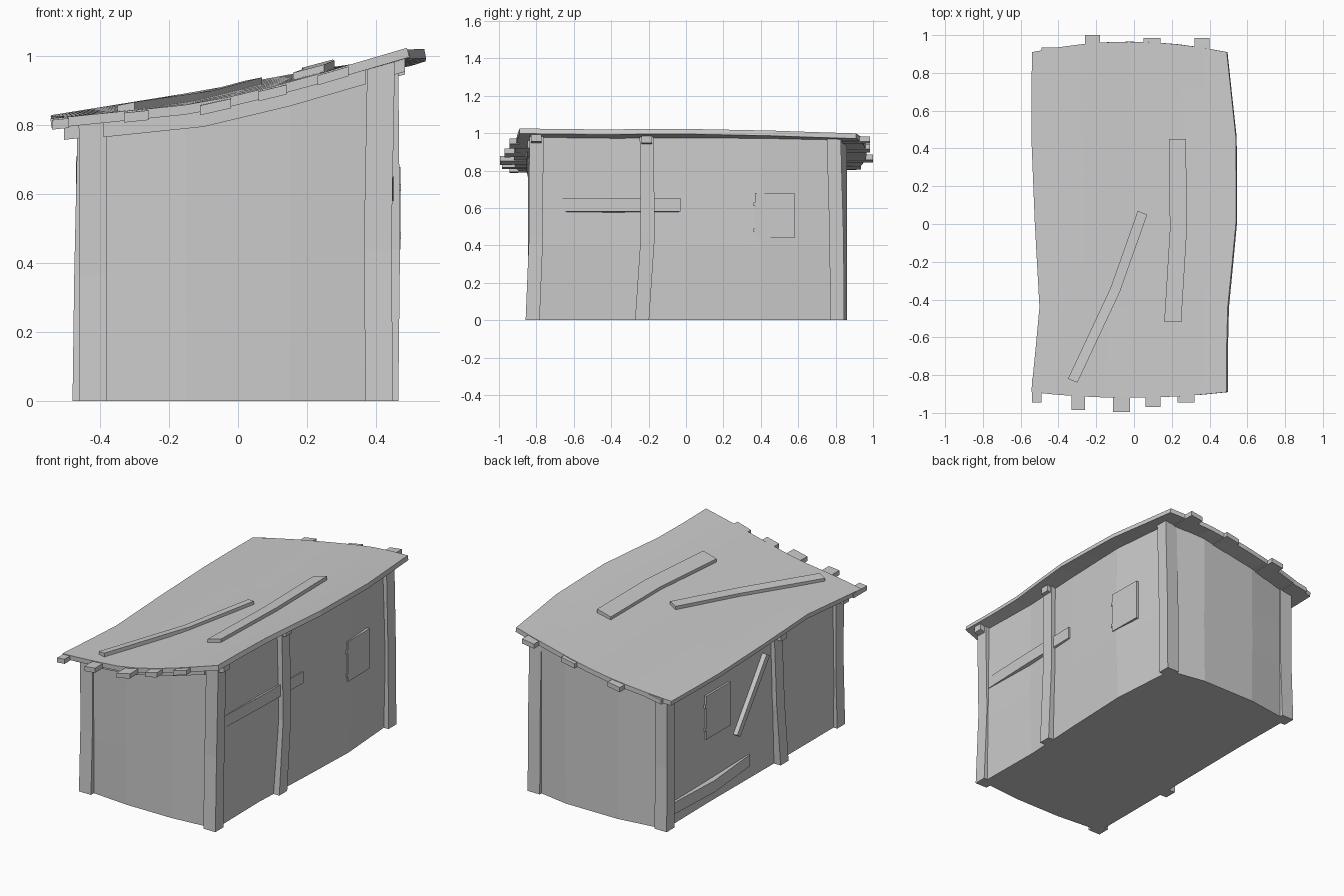
import bpy, bmesh
from mathutils import Vector

cube = bpy.data.objects.get("Cube")
if cube:
    bpy.data.objects.remove(cube)

wood = bpy.data.materials.new("grey wood")
wood.use_nodes = True
GREY = (0.6, 0.6, 0.6, 1)
wood.diffuse_color = GREY
wood.node_tree.nodes["Principled BSDF"].inputs["Base Color"].default_value = GREY


def finish(name, bm):
    bmesh.ops.recalc_face_normals(bm, faces=bm.faces)
    mesh = bpy.data.meshes.new(name)
    bm.to_mesh(mesh)
    bm.free()
    mesh.materials.append(wood)
    ob = bpy.data.objects.new(name, mesh)
    bpy.context.collection.objects.link(ob)
    return ob


def loft(name, rings):
    """Closed skin through a list of equal rings, capped at both ends."""
    bm = bmesh.new()
    loops = [[bm.verts.new(p) for p in ring] for ring in rings]
    n = len(loops[0])
    for a, b in zip(loops, loops[1:]):
        for i in range(n):
            j = (i + 1) % n
            bm.faces.new((a[i], a[j], b[j], b[i]))
    bm.faces.new(loops[0])
    bm.faces.new(loops[-1])
    return finish(name, bm)


def timber(name, path, side, thick):
    """Rectangular timber swept along a bent path."""
    s, t = Vector(side) / 2, Vector(thick) / 2
    return loft(name, [[Vector(p) + o for o in (s + t, s - t, -s - t, t - s)] for p in path])


def lerp(points, x):
    """Piecewise linear curve, extended past its ends."""
    for (x0, z0), (x1, z1) in zip(points, points[1:]):
        if x <= x1:
            break
    return z0 + (z1 - z0) * (x - x0) / (x1 - x0)


FRONT = [(-0.54, 0.82), (-0.1, 0.865), (0.15, 0.925), (0.49, 1.025)]
BACK = [(-0.54, 0.83), (-0.1, 0.90), (0.27, 0.97), (0.54, 1.005)]


def roof_z(x, y):
    k = (y + 0.9) / 1.8
    return lerp(FRONT, x) * (1 - k) + lerp(BACK, x) * k


def on_roof(x, y, lift=0.0):
    return (x, y, roof_z(x, y) + lift)


# Warped roof sheet
LEFT = [(-0.9, -0.545), (-0.45, -0.50), (0, -0.525), (0.5, -0.545), (0.92, -0.54)]
RIGHT = [(-0.9, 0.49), (-0.5, 0.49), (0, 0.54), (0.45, 0.54), (0.92, 0.49)]
bm = bmesh.new()
rows = []
for v in range(9):
    row = []
    for u in range(9):
        k, bow = u / 8, 1 - (u / 4 - 1) ** 2
        y = -0.89 - 0.03 * bow + (1.80 + 0.085 * bow) * v / 8
        x = lerp(LEFT, y) * (1 - k) + lerp(RIGHT, y) * k
        row.append(bm.verts.new(on_roof(x, y)))
    rows.append(row)
for a, b in zip(rows, rows[1:]):
    for i in range(8):
        bm.faces.new((a[i], a[i + 1], b[i + 1], b[i]))
roof = finish("roof", bm)
solid = roof.modifiers.new("thickness", 'SOLIDIFY')
solid.thickness = 0.028

# Plank ends poking out under the roof edges
ENDS = {
    -1: [(-0.515, 0.05, 0.945), (-0.295, 0.07, 0.985), (-0.065, 0.09, 0.995),
         (0.10, 0.08, 0.97), (0.275, 0.09, 0.945)],
    1: [(-0.44, 0.10, 0.935), (-0.22, 0.08, 1.0), (0.095, 0.09, 0.985), (0.36, 0.08, 0.985)],
}
for sign, ends in ENDS.items():
    for x, w, y in ends:
        slope = roof_z(x + w / 2, sign * 0.9) - roof_z(x - w / 2, sign * 0.9)
        timber("roof_plank_end", [on_roof(x, sign * 0.82, -0.018), on_roof(x, sign * y, -0.018)],
               (w, 0, slope), (0, 0, 0.028))

# Loose boards on the roof
timber("roof_board_wide", [on_roof(0.23, 0.45, 0.008), on_roof(0.235, -0.03, 0.008),
                           on_roof(0.205, -0.52, 0.008)], (0.09, 0, 0.024), (0, 0, 0.024))
timber("roof_board_narrow", [on_roof(0.045, 0.06, 0.008), on_roof(-0.1, -0.35, 0.008),
                             on_roof(-0.325, -0.83, 0.008)], (0.05, -0.02, 0.01), (0, 0, 0.024))

# Bowed walls with floor
PLAN = [(-0.44, -0.82), (-0.15, -0.845), (0.15, -0.845), (0.43, -0.82),
        (0.425, -0.4), (0.445, 0), (0.46, 0.4), (0.43, 0.82),
        (0.2, 0.86), (-0.15, 0.86), (-0.44, 0.82), (-0.435, 0.4), (-0.44, -0.2)]
rings = []
for k, swell in ((0, 0.99), (0.4, 1.015), (0.7, 1.01), (1, 1.0)):
    rings.append([(x * swell, y, (roof_z(x, y) - 0.02) * k) for x, y in PLAN])
loft("walls", rings)

# Posts: foot, middle and head positions
POSTS = {
    "front_right_post": [(0.41, -0.82), (0.405, -0.802), (0.415, -0.80)],
    "front_left_post": [(-0.42, -0.815), (-0.42, -0.802), (-0.422, -0.80)],
    "back_right_post": [(0.42, 0.808), (0.42, 0.805), (0.42, 0.79)],
    "back_left_post": [(-0.425, 0.81), (-0.42, 0.80), (-0.42, 0.80)],
    "middle_right_post": [(0.425, -0.235), (0.43, -0.205), (0.425, -0.21)],
    "middle_left_post": [(-0.44, -0.25), (-0.435, -0.22), (-0.425, -0.21)],
}
for name, spots in POSTS.items():
    path = [(x, y, (roof_z(x, y) - 0.02) * k) for (x, y), k in zip(spots, (0, 0.45, 1))]
    timber(name, path, (0.08, 0, 0), (0, 0.075, 0))

# Rafters whose ends show beside the post heads
for y in (-0.80, -0.21):
    timber("rafter", [on_roof(x, y, -0.047) for x in (-0.505, -0.1, 0.2, 0.485)],
           (0, 0.055, 0), (0, 0, 0.038))

# Front top beam
timber("front_beam", [(x, -0.838 + 0.05 * x * x, roof_z(x, -0.85) - 0.045)
                      for x in (-0.39, -0.1, 0.15, 0.37)], (0, 0.03, 0), (0, 0, 0.05))

# Sagging boards nailed along the long walls
timber("right_wall_board", [(0.42, -0.76, 0.612), (0.433, -0.4, 0.612), (0.44, -0.03, 0.612)],
       (0.034, 0, 0.01), (0, 0, 0.07))
timber("left_wall_board", [(-0.435, 0.77, 0.105), (-0.452, 0.4, 0.105), (-0.43, 0.03, 0.115)],
       (0.034, 0, 0), (0, 0, 0.07))
timber("left_slanted_board", [(-0.455, -0.11, 0.70), (-0.455, 0.17, 0.32)],
       (0.03, 0, 0), (0, 0.03, 0.02))

# Shutters with small hinges
timber("right_shutter", [(0.464, 0.37, 0.56), (0.461, 0.58, 0.56)], (0.016, 0, 0), (0, 0, 0.24))
timber("left_shutter", [(-0.443, 0.45, 0.53), (-0.444, 0.22, 0.53)], (0.014, 0, 0), (0, 0, 0.26))
for z in (0.48, 0.62):
    timber("right_hinge", [(0.464, 0.36, z), (0.464, 0.375, z)], (0.018, 0, 0), (0, 0, 0.02))
    timber("left_hinge", [(-0.443, 0.46, z - 0.02), (-0.443, 0.445, z - 0.02)],
           (0.016, 0, 0), (0, 0, 0.02))
